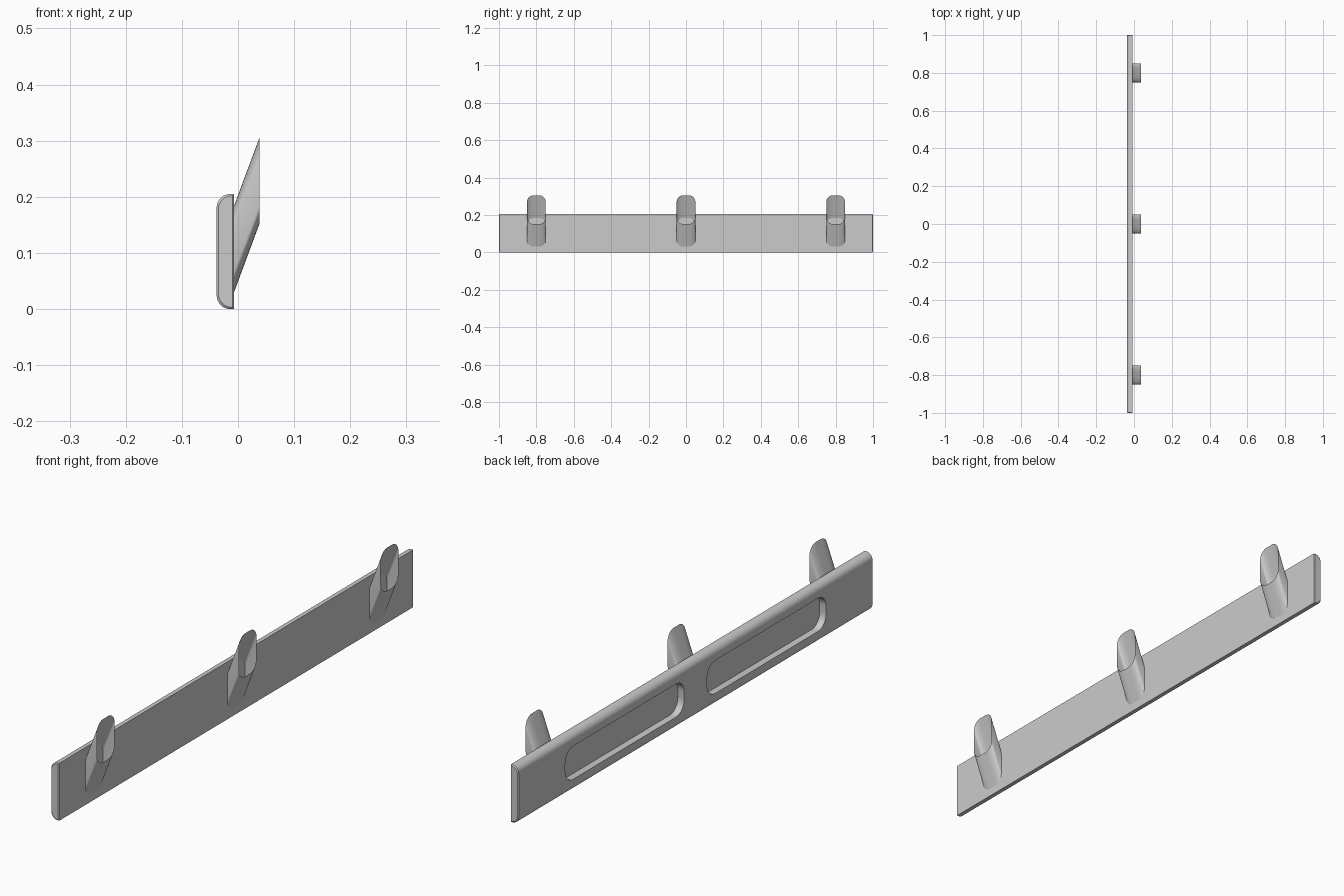
import bpy, bmesh, math

if "Cube" in bpy.data.objects:
    bpy.data.objects.remove(bpy.data.objects["Cube"])

grey = bpy.data.materials.new("light_grey")
grey.diffuse_color = (0.6, 0.6, 0.6, 1)
grey.use_nodes = True
grey.node_tree.nodes["Principled BSDF"].inputs["Base Color"].default_value = grey.diffuse_color

BACK, FRONT, END, HEIGHT = -0.038, -0.007, 0.038, 0.205


def rounded_rect(w, h, r, n=8):
    """Points of a rounded rectangle centred on the origin, anticlockwise."""
    pts = []
    for i, (sx, sy) in enumerate(((1, 1), (-1, 1), (-1, -1), (1, -1))):
        for k in range(n + 1):
            a = math.pi / 2 * (i + k / n)
            pts.append((sx * (w / 2 - r) + r * math.cos(a),
                        sy * (h / 2 - r) + r * math.sin(a)))
    return pts


def loft(name, loops, capped=True):
    """Skin a series of matching point loops, with optional end caps."""
    bm = bmesh.new()
    rings = [[bm.verts.new(p) for p in loop] for loop in loops]
    n = len(rings[0])
    for a, b in zip(rings, rings[1:]):
        for i in range(n):
            j = (i + 1) % n
            bm.faces.new((a[i], a[j], b[j], b[i]))
    if capped:
        bm.faces.new(rings[0])
        bm.faces.new(rings[-1])
    bmesh.ops.recalc_face_normals(bm, faces=bm.faces)
    me = bpy.data.meshes.new(name)
    bm.to_mesh(me)
    bm.free()
    ob = bpy.data.objects.new(name, me)
    bpy.context.collection.objects.link(ob)
    me.materials.append(grey)
    return ob


def select(ob):
    bpy.ops.object.select_all(action='DESELECT')
    ob.select_set(True)
    bpy.context.view_layer.objects.active = ob


# Backing plate: square front edges, rounded back edges, slightly eased ends
def plate_profile(y, inset):
    b, f, lo, hi, r = BACK + inset, FRONT - inset, inset, HEIGHT - inset, 0.024
    pts = [(f, y, lo), (f, y, hi)]
    for cz, start in ((hi - r, 90), (lo + r, 180)):
        for k in range(9):
            a = math.radians(start + 90 * k / 8)
            pts.append((b + r + r * math.cos(a), y, cz + r * math.sin(a)))
    return pts


plate = loft("backing_plate", [plate_profile(-1, 0.003), plate_profile(-0.997, 0),
                               plate_profile(0.997, 0), plate_profile(1, 0.003)])

# Two shallow slots cut into the back
for y in (-0.4, 0.4):
    shape = rounded_rect(0.67, 0.118, 0.045)
    cutter = loft("slot_cutter", [[(x, y + u, 0.102 + v) for u, v in shape]
                                  for x in (BACK - 0.02, BACK + 0.025)])
    cutter.hide_render = True
    mod = plate.modifiers.new("slot", 'BOOLEAN')
    mod.operation = 'DIFFERENCE'
    mod.solver = 'EXACT'
    mod.object = cutter
    select(plate)
    bpy.ops.object.modifier_apply(modifier=mod.name)
    bpy.data.objects.remove(cutter)

select(plate)
bpy.ops.object.shade_smooth_by_angle(angle=math.radians(35))

# Three open, upward-slanting tubular hooks
for y in (-0.8, 0, 0.8):
    shape = rounded_rect(0.1, 0.154, 0.036)
    hook = loft("hook", [[(x, y + u, z + v) for u, v in shape]
                         for x, z in ((FRONT, 0.107), (END, 0.228))], capped=False)
    select(hook)
    bpy.ops.object.shade_smooth()
